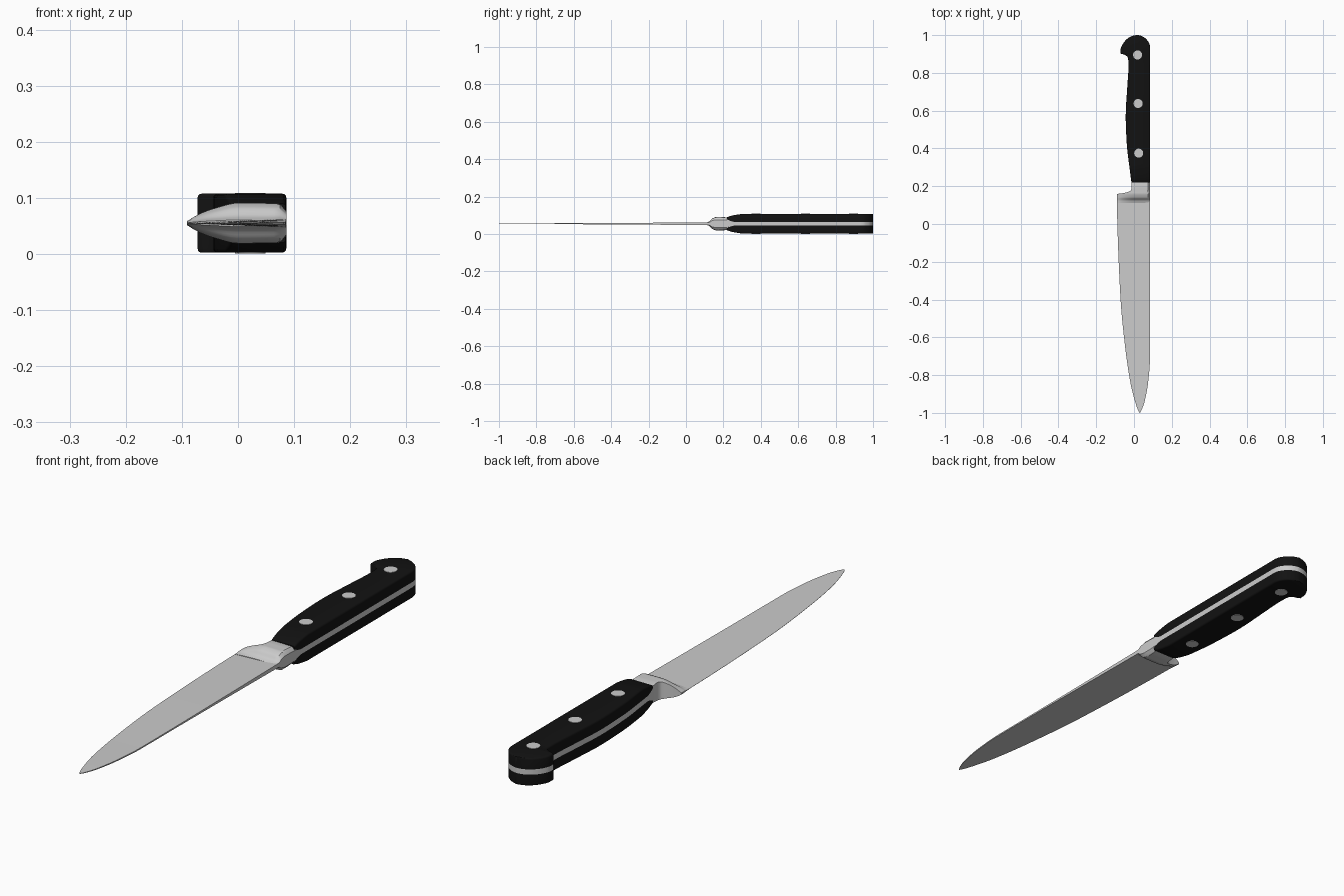
import bpy, bmesh, math

if "Cube" in bpy.data.objects:
    bpy.data.objects.remove(bpy.data.objects["Cube"])

ZC = 0.055  # mid-plane of the knife


def curve(pts):
    """Smooth monotone interpolation through (position, value) points."""
    xs, vs = zip(*pts)
    n = len(xs)
    d = [(vs[i + 1] - vs[i]) / (xs[i + 1] - xs[i]) for i in range(n - 1)]
    m = [d[0]] + [2 * a * b / (a + b) if a * b > 0 else 0 for a, b in zip(d, d[1:])] + [d[-1]]

    def f(x):
        x = min(max(x, xs[0]), xs[-1])
        i = max(k for k in range(n - 1) if xs[k] <= x)
        h = xs[i + 1] - xs[i]
        t = (x - xs[i]) / h
        return ((1 + 2 * t) * (1 - t) ** 2 * vs[i] + t * (1 - t) ** 2 * h * m[i]
                + t * t * (3 - 2 * t) * vs[i + 1] + t * t * (t - 1) * h * m[i + 1])
    return f


def stations(keys, sub):
    out = [a + (b - a) * k / sub for a, b in zip(keys, keys[1:]) for k in range(sub)]
    return out + [keys[-1]]


def finish(ob, angle):
    bpy.ops.object.select_all(action='DESELECT')
    ob.select_set(True)
    bpy.context.view_layer.objects.active = ob
    bpy.ops.object.shade_smooth_by_angle(angle=math.radians(angle))


def loft(name, ys, section, angle=30):
    """Skin closed (x, z) cross-sections placed along y."""
    bm = bmesh.new()
    rings = [[bm.verts.new((x, y, z)) for x, z in section(y)] for y in ys]
    for a, b in zip(rings, rings[1:]):
        for i in range(len(a)):
            j = (i + 1) % len(a)
            bm.faces.new((a[i], a[j], b[j], b[i]))
    bm.faces.new(rings[0])
    bm.faces.new(rings[-1])
    bmesh.ops.recalc_face_normals(bm, faces=bm.faces)
    me = bpy.data.meshes.new(name)
    bm.to_mesh(me)
    bm.free()
    ob = bpy.data.objects.new(name, me)
    ob.location.z = ZC
    bpy.context.collection.objects.link(ob)
    finish(ob, angle)
    return ob


# Blade: thin wedge from spine to cutting edge
edge = curve([(-1, 0.029), (-0.985, 0.021), (-0.93, 0.003), (-0.85, -0.017), (-0.65, -0.047),
              (-0.4, -0.071), (0, -0.088), (0.15, -0.091)])
spine = curve([(-1, 0.031), (-0.985, 0.04), (-0.94, 0.056), (-0.82, 0.077), (-0.7, 0.085), (0.15, 0.086)])
thick = curve([(-1, 0.001), (-0.9, 0.002), (-0.5, 0.003), (-0.2, 0.005), (0.15, 0.008)])


def blade_section(y):
    e, s, h = edge(y), spine(y), thick(y)
    return [(e, 0.0004), (s, h), (s, -h), (e, -0.0004)]


loft("blade", stations([-1, -0.985, -0.94, -0.85, -0.65, -0.4, 0, 0.145], 5), blade_section)

# Bolster: swells out of the blade, heel steps in to the handle neck
b_edge = curve([(0.11, -0.0905), (0.158, -0.091), (0.163, -0.06), (0.17, -0.03), (0.18, -0.016),
                (0.195, -0.012), (0.23, -0.014)])
b_across = curve([(-0.092, 0.003), (-0.07, 0.016), (-0.04, 0.027), (0, 0.036), (0.072, 0.035), (0.087, 0.02)])
b_along = curve([(0.11, 0.16), (0.125, 0.35), (0.14, 0.78), (0.165, 1), (0.19, 1), (0.23, 0.88)])


def bolster_section(y):
    e, n = b_edge(y), 16
    xs = [e + (0.086 - e) * i / n for i in range(n + 1)]
    top = [(x, max(b_across(x) * b_along(y), 0.001)) for x in xs]
    return top + [(x, -z) for x, z in reversed(top)]


loft("bolster", stations([0.11, 0.125, 0.14, 0.158, 0.163, 0.17, 0.18, 0.195, 0.23], 4), bolster_section)

# Handle outline shared by the tang and the scales
left = curve([(0.215, -0.013), (0.3, -0.024), (0.42, -0.038), (0.57, -0.044), (0.72, -0.036), (0.84, -0.029),
              (0.88, -0.032), (0.895, -0.048), (0.904, -0.072), (0.925, -0.071), (0.95, -0.061),
              (0.975, -0.042), (0.99, -0.022), (0.997, -0.004), (1, 0.012)])
right = curve([(0.215, 0.085), (0.93, 0.086), (0.95, 0.083), (0.97, 0.072), (0.985, 0.058),
               (0.996, 0.038), (1, 0.024)])
h_ys = stations([0.22, 0.25, 0.28, 0.32, 0.45, 0.6, 0.75, 0.86, 0.885, 0.895, 0.904, 0.925,
                 0.95, 0.975, 0.99, 0.997, 1], 4)
inner = curve([(0.215, 0.026), (0.235, 0.016), (0.26, 0.01), (1, 0.01)])
outer = curve([(0.215, 0.033), (0.24, 0.042), (0.27, 0.048), (0.31, 0.0525), (1, 0.0525)])


def tang_section(y):
    l, r, h = left(y), right(y), inner(y)
    return [(l, h), (r, h), (r, -h), (l, -h)]


def scale_section(y):
    l, r, zi, zo = left(y), right(y), inner(y), outer(y)
    b = min(0.007, (r - l) / 3, (zo - zi) / 2)
    arc = [(b - b * math.cos(a), b - b * math.sin(a)) for a in (0, math.pi / 6, math.pi / 3, math.pi / 2)]
    return ([(l, zi)] + [(l + dx, zo - dz) for dx, dz in arc]
            + [(r - dx, zo - dz) for dx, dz in reversed(arc)] + [(r, zi)])


loft("tang", h_ys, tang_section)

# Black handle scales, mirrored to both faces
scales = loft("handle_scales", h_ys, scale_section, 40)
mirror = scales.modifiers.new("mirror", 'MIRROR')
mirror.use_axis = (False, False, True)
black = bpy.data.materials.new("black_handle")
black.diffuse_color = (0.006, 0.006, 0.006, 1)
black.use_nodes = True
black.node_tree.nodes["Principled BSDF"].inputs["Base Color"].default_value = black.diffuse_color
scales.data.materials.append(black)

# Rivets through the handle
for i, (x, y) in enumerate([(0.025, 0.375), (0.022, 0.638), (0.019, 0.895)]):
    bpy.ops.mesh.primitive_cylinder_add(vertices=32, radius=0.024, depth=0.108, location=(x, y, ZC))
    rivet = bpy.context.object
    rivet.name = f"rivet_{i + 1}"
    finish(rivet, 30)
